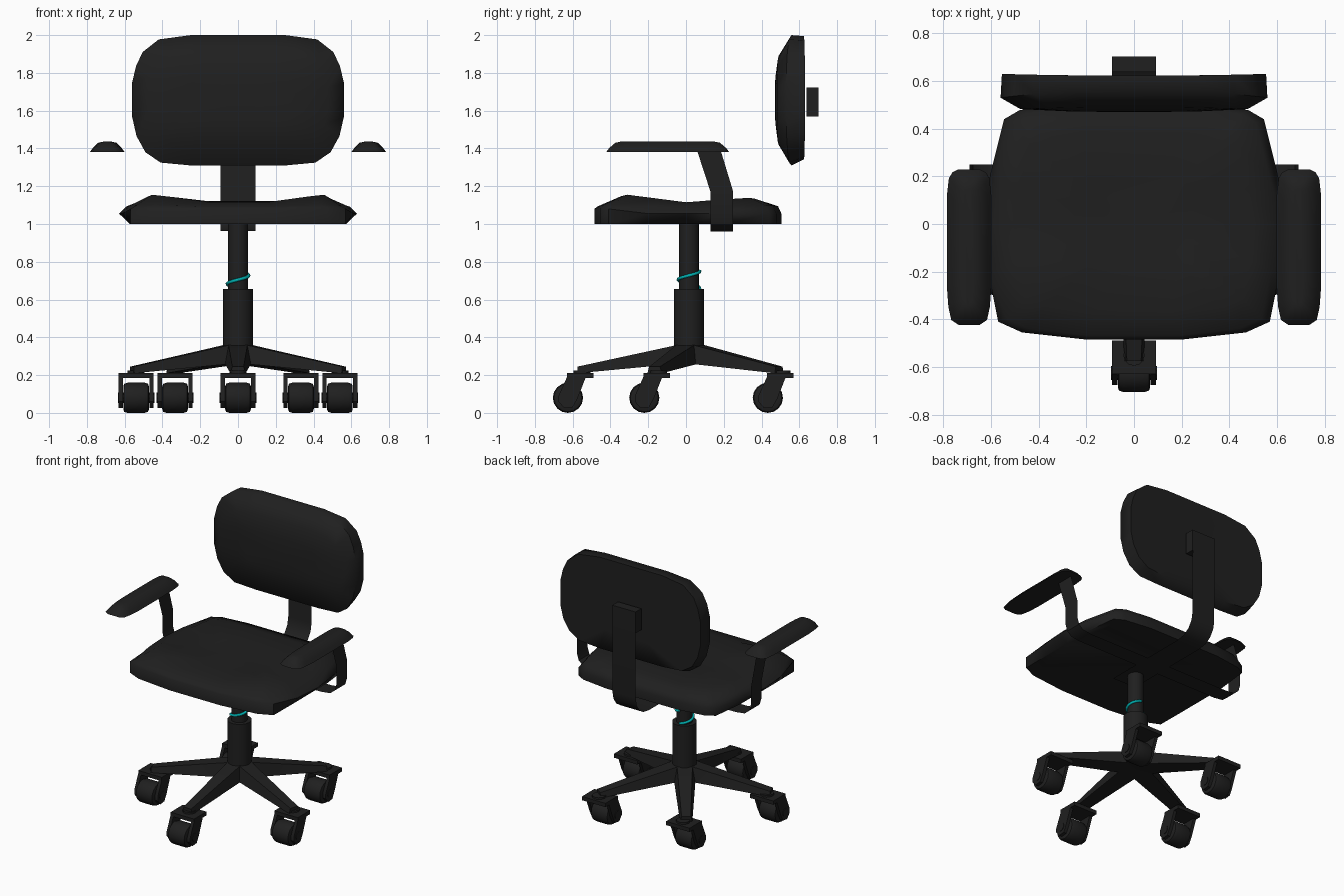
import bpy, bmesh
from math import sin, cos, pi, radians
from mathutils import Matrix

if "Cube" in bpy.data.objects:
    bpy.data.objects.remove(bpy.data.objects["Cube"])


def material(name, rgb):
    m = bpy.data.materials.new(name)
    m.diffuse_color = (*rgb, 1)
    m.use_nodes = True
    m.node_tree.nodes["Principled BSDF"].inputs["Base Color"].default_value = m.diffuse_color
    return m


CHARCOAL = material("charcoal", (0.014, 0.014, 0.014))
TEAL = material("teal", (0.0, 0.45, 0.45))
CY = 0.016  # column centre in y


def loft(name, rings, closed=True, angle=35, matrix=None):
    """Skin successive rings; closed rings are capped, open ones make a ribbon."""
    bm = bmesh.new()
    vs = [[bm.verts.new(p) for p in r] for r in rings]
    n = len(rings[0])
    for a, b in zip(vs, vs[1:]):
        for i in range(n if closed else n - 1):
            j = (i + 1) % n
            bm.faces.new((a[i], a[j], b[j], b[i]))
    if closed:
        bm.faces.new(vs[0])
        bm.faces.new(vs[-1])
    bmesh.ops.recalc_face_normals(bm, faces=bm.faces)
    me = bpy.data.meshes.new(name)
    bm.to_mesh(me)
    bm.free()
    me.materials.append(CHARCOAL)
    ob = bpy.data.objects.new(name, me)
    bpy.context.collection.objects.link(ob)
    if matrix:
        me.transform(matrix)
    bpy.ops.object.select_all(action='DESELECT')
    ob.select_set(True)
    bpy.context.view_layer.objects.active = ob
    bpy.ops.object.shade_smooth_by_angle(angle=radians(angle))
    return ob


def mirrored(half):
    return half + [(-x, y) for x, y in reversed(half)]


def prism_x(name, yz, x0, x1, matrix=None):
    return loft(name, [[(x, y, z) for y, z in yz] for x in (x0, x1)], matrix=matrix)


def rect(y0, y1, z0, z1):
    return [(y0, z0), (y1, z0), (y1, z1), (y0, z1)]


def lathe(name, profile, axis='Z', n=16, matrix=None):
    rings = []
    for r, h in profile:
        ring = [(r * cos(2 * pi * i / n), r * sin(2 * pi * i / n)) for i in range(n)]
        rings.append([(a, b, h) if axis == 'Z' else (h, a, b) for a, b in ring])
    return loft(name, rings, matrix=matrix)


# seat cushion with raised corners
outline = mirrored([(.2, -.485), (.47, -.455), (.57, -.41), (.612, -.2), (.63, 0),
                    (.605, .2), (.545, .44), (.48, .478), (.28, .505)])


def seat_ring(sx, sy, z, bump=0.0):
    return [(x * sx, y * sy, z + bump * min(1, max(0, abs(x * sx) - .15) / .29)
             * min(1, abs(y * sy) / .31) * (1 if y < 0 else .6)) for x, y in outline]


seat_base = [(max(-.572, min(.572, x)), y, 1.0) for x, y in outline]
seat_edge = [(x, y, 1.08 if y < -.4 else 1.055) for x, y in outline]
loft("seat", [seat_base, seat_edge, seat_ring(.94, .965, 1.092, .008),
              seat_ring(.8, .76, 1.115, .04), seat_ring(.4, .38, 1.112, .02),
              seat_ring(.1, .1, 1.112)], angle=60)

# backrest cushion, curving forward at the sides
back = mirrored([(.25, .345), (.42, .322), (.505, .255), (.54, .18), (.56, .095),
                 (.56, -.09), (.537, -.19), (.49, -.275), (.41, -.33), (.25, -.345)])


def back_ring(y, sx, sz, bow=0.0, low=1.0):
    return [(x * sx, y - bow * (x / .56) ** 2, 1.655 + z * sz * (low if z < 0 else 1))
            for x, z in back]


loft("backrest", [back_ring(.622, .5, .5), back_ring(.622, .99, .985, -.008, .92),
                  back_ring(.565, 1, 1, .035), back_ring(.492, .85, .68, .01),
                  back_ring(.473, .5, .35), back_ring(.47, .15, .1)], angle=65)

# bent flat bar and block carrying the backrest
bar = [(-.1, .962), (.55, .962)]
bar += [(.56 + .14 * sin(a), 1.102 - .14 * cos(a)) for a in (pi / 8, pi / 4, 3 * pi / 8, pi / 2)]
bar += [(.704, 1.72)]
loft("back_support_bar", [[(-.092, y, z), (.092, y, z)] for y, z in bar], closed=False)
prism_x("back_mount_block", rect(.637, .702, 1.57, 1.722), -.092, .092)

# one flat bar bent up on both sides to carry the armrests: (x, z, front y, rear y)
side = [(.57, .961, .13, .25), (.64, .97, .13, .25), (.675, .998, .13, .25),
        (.69, 1.05, .13, .25), (.69, 1.17, .13, .25), (.69, 1.385, .06, .185)]
path = [(-x, z, a, b) for x, z, a, b in reversed(side)] + side
loft("armrest_support_bar", [[(x, a, z), (x, b, z)] for x, z, a, b in path], closed=False)

# armrest pads
pad = mirrored([(.045, -.325), (.075, -.305), (.087, -.25), (.093, -.17),
                (.093, .22), (.085, .29), (.07, .315), (.045, .327)])
for s, label in ((-1, "left"), (1, "right")):
    rings = [[(s * .692 + x * sx, -.098 + y * sy, z) for x, y in pad]
             for sx, sy, z in ((1, 1, 1.38), (.82, .95, 1.402), (.52, .85, 1.43), (.18, .75, 1.437))]
    loft("armrest_" + label, rings, angle=50)

# gas column
at_column = Matrix.Translation((0, CY, 0))
lathe("column_sleeve", [(.08, .28), (.08, .655)], matrix=at_column)
lathe("column_rod", [(.053, .6), (.053, 1.01)], matrix=at_column)

# teal coil around the rod
curve = bpy.data.curves.new("coil", 'CURVE')
curve.dimensions = '3D'
curve.bevel_depth = .009
curve.bevel_resolution = 1
curve.use_fill_caps = True
spline = curve.splines.new('POLY')
spline.points.add(24)
for i, p in enumerate(spline.points):
    a = pi / 2 + 2 * pi * i / 24
    p.co = (.057 * cos(a), CY + .057 * sin(a), .66 + .09 * i / 24, 1)
curve.materials.append(TEAL)
bpy.context.collection.objects.link(bpy.data.objects.new("coil", curve))

# five-star base with casters all trailing to the front
fork = [(-.005, .19), (.095, .19), (.05, .075), (.025, .03), (-.02, .025), (-.05, .06), (-.05, .09)]
for k in range(5):
    a = -pi / 2 + k * 2 * pi / 5
    turn = at_column @ Matrix.Rotation(a, 4, 'Z')
    loft(f"base_arm_{k}", [[(r, -wb, zb), (r, wb, zb), (r, wt, zt), (r, -wt, zt)]
                           for r, wb, wt, zb, zt in ((0, .075, .055, .265, .368),
                                                     (.06, .07, .05, .26, .36),
                                                     (.59, .04, .03, .21, .245))], matrix=turn)
    at = Matrix.Translation((.567 * cos(a), -.04 + .585 * sin(a), 0))
    hub = at @ Matrix.Translation((0, 0, .08))
    lathe(f"caster_stem_{k}", [(.045, .2), (.045, .225)], n=12,
          matrix=at @ Matrix.Translation((0, .075, 0)))
    prism_x(f"caster_plate_{k}", rect(-.005, .135, .185, .212), -.093, .093, at)
    for s in (-1, 1):
        prism_x(f"caster_fork_{k}_{'left' if s < 0 else 'right'}", fork, s * .07, s * .093, at)
    lathe(f"caster_wheel_{k}", [(.06, -.068), (.074, -.063), (.08, -.045), (.08, .045),
                                (.074, .063), (.06, .068)], 'X', matrix=hub)
    lathe(f"caster_axle_{k}", [(.03, -.097), (.03, .097)], 'X', 10, hub)
